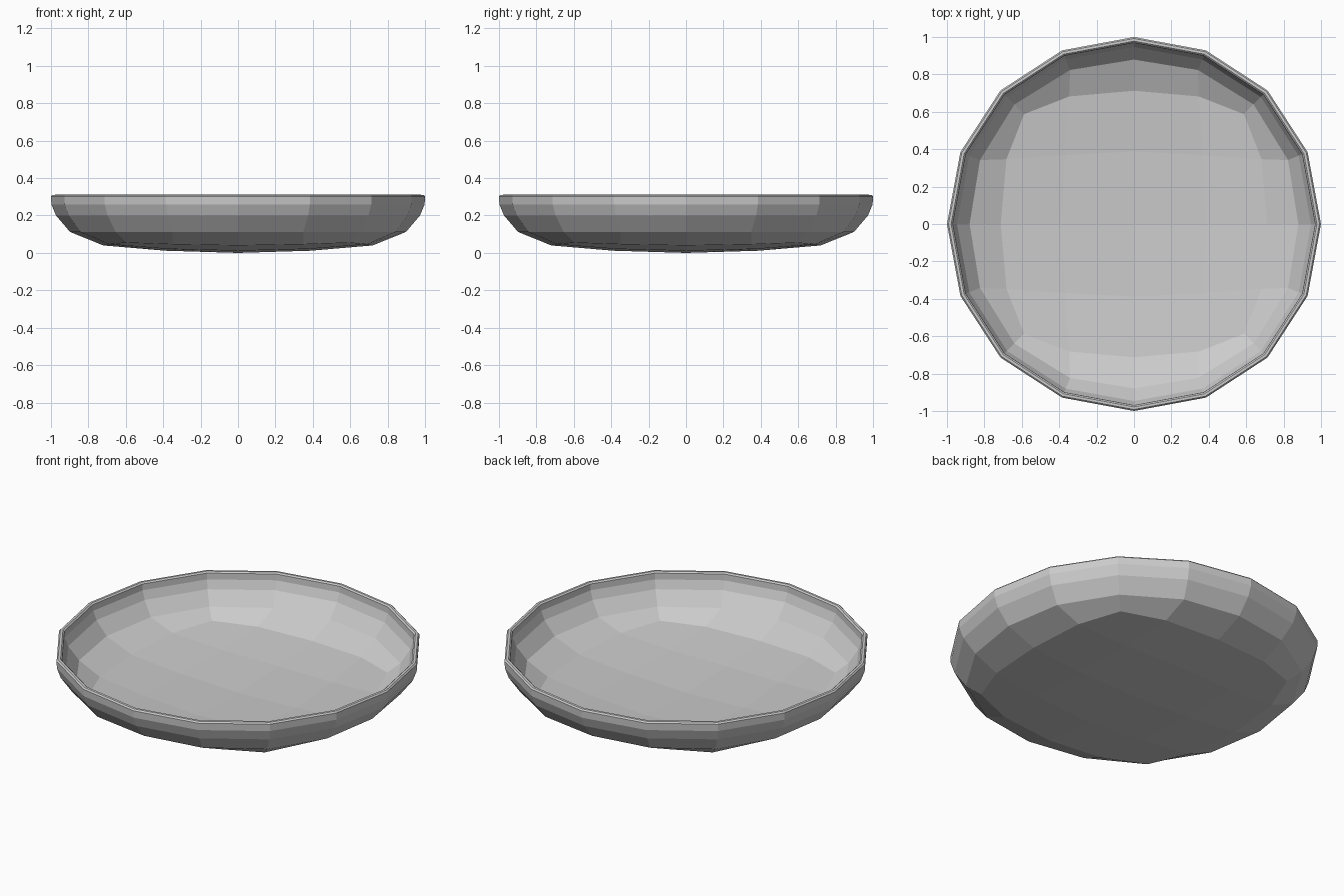
import bpy, bmesh
from math import cos, sin, pi

if "Cube" in bpy.data.objects:
    bpy.data.objects.remove(bpy.data.objects["Cube"])

bm = bmesh.new()

def dome(x, y):
    return 0.04 * (x * x + y * y) / 0.72 ** 2

# One quadrant of the shallow floor: (i, j) -> x, y
quad = {(0, 0): (0, 0), (1, 0): (0.39, 0), (2, 0): (0.72, 0),
        (1, 1): (0.37, 0.37), (2, 1): (0.69, 0.35), (2, 2): (0.595, 0.595)}

def floor_xy(i, j):
    a, b = abs(i), abs(j)
    x, y = quad[(a, b)] if a >= b else quad[(b, a)][::-1]
    return (x if i >= 0 else -x), (y if j >= 0 else -y)

# Floor: curved 4 x 4 grid of quads
grid = {}
for i in range(-2, 3):
    for j in range(-2, 3):
        x, y = floor_xy(i, j)
        grid[i, j] = bm.verts.new((x, y, dome(x, y)))
for i in range(-2, 2):
    for j in range(-2, 2):
        bm.faces.new((grid[i, j], grid[i, j + 1], grid[i + 1, j + 1], grid[i + 1, j]))

# Border of the floor, counter-clockwise from +x
border = ([(2, j) for j in range(0, 3)] + [(i, 2) for i in range(1, -3, -1)]
          + [(-2, j) for j in range(1, -3, -1)] + [(i, -2) for i in range(-1, 3)]
          + [(2, -1)])
ring = [grid[k] for k in border]

# Wall: 16-sided rings, rising to the rim
for r, diag, z in ((0.898, 0.925, 0.112), (0.973, 0.987, 0.2),
                   (0.998, 1.008, 0.26), (1.0, 1.01, 0.31)):
    new = []
    for k in range(16):
        a = 2 * pi * k / 16
        rad = (r, (r + diag) / 2, diag, (r + diag) / 2)[k % 4]
        new.append(bm.verts.new((rad * cos(a), rad * sin(a), z)))
    for k in range(16):
        n = (k + 1) % 16
        bm.faces.new((ring[k], ring[n], new[n], new[k]))
    ring = new

mesh = bpy.data.meshes.new("dish")
bm.to_mesh(mesh)
bm.free()
dish = bpy.data.objects.new("dish", mesh)
bpy.context.collection.objects.link(dish)

# Shell thickness and softened rim
shell = dish.modifiers.new("shell", 'SOLIDIFY')
shell.thickness = 0.03
shell.offset = -1
shell.use_even_offset = True
rim = dish.modifiers.new("rim", 'BEVEL')
rim.width = 0.008
rim.segments = 1
rim.limit_method = 'ANGLE'
rim.angle_limit = 1.1
